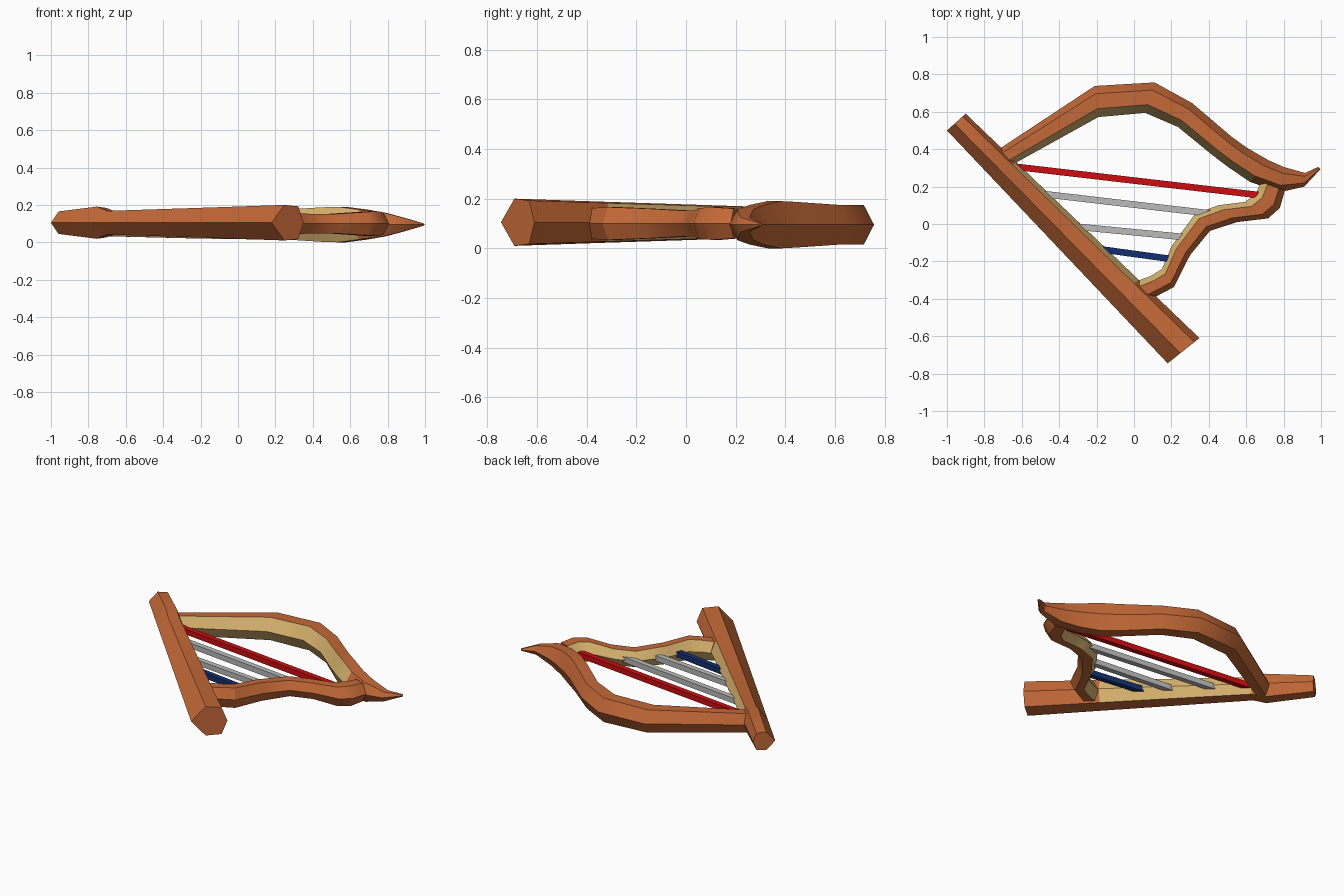
import bpy, bmesh, math
from mathutils import Vector

if "Cube" in bpy.data.objects:
    bpy.data.objects.remove(bpy.data.objects["Cube"])


def material(name, rgb):
    m = bpy.data.materials.new(name)
    m.diffuse_color = (*rgb, 1)
    m.use_nodes = True
    m.node_tree.nodes["Principled BSDF"].inputs["Base Color"].default_value = m.diffuse_color
    return m


WOOD = material("reddish_wood", (0.55, 0.14, 0.038))
PALE = material("pale_wood", (0.70, 0.46, 0.16))
RED = material("red_string", (0.62, 0.004, 0.005))
GREY = material("grey_string", (0.50, 0.50, 0.50))
BLUE = material("blue_string", (0.007, 0.028, 0.16))


def loft(name, stations, section, zc, pale_range):
    """Six-sided beam. Each station is (outer x, outer y, inner x, inner y, half height);
    the section gives (fraction from outer to inner, height factor)."""
    bm = bmesh.new()
    rings = []
    for ox, oy, ix, iy, h in stations:
        o, i = Vector((ox, oy, zc)), Vector((ix, iy, zc))
        rings.append([bm.verts.new(o.lerp(i, s) + Vector((0, 0, k * h))) for s, k in section])
    n = len(section)
    for a in range(len(rings) - 1):
        for k in range(n):
            f = bm.faces.new((rings[a][k], rings[a][(k + 1) % n],
                              rings[a + 1][(k + 1) % n], rings[a + 1][k]))
            # the two inner facets are pale wood
            if k in (2, 3) and a in pale_range:
                f.material_index = 1
    bm.faces.new(rings[0])
    bm.faces.new(rings[-1])
    bmesh.ops.recalc_face_normals(bm, faces=bm.faces)
    me = bpy.data.meshes.new(name)
    bm.to_mesh(me)
    bm.free()
    ob = bpy.data.objects.new(name, me)
    bpy.context.collection.objects.link(ob)
    me.materials.append(WOOD)
    me.materials.append(PALE)
    bpy.ops.object.select_all(action='DESELECT')
    ob.select_set(True)
    bpy.context.view_layer.objects.active = ob
    bpy.ops.object.shade_smooth_by_angle(angle=math.radians(32))
    return ob


HEX = [(0, 0), (.25, 1), (.73, 1), (1, 0), (.73, -1), (.25, -1)]
BOX_HEX = [(0, 0), (.4, 1), (.84, .92), (1, 0), (.84, -.92), (.4, -1)]

# sound box: straight tapered beam with a raised collar near the narrow end
box = []
for t, h in ((0, .06), (.17, .086), (.215, .063), (.74, .084), (1, .095)):
    box.append((-1 + 1.18 * t, .5 - 1.245 * t, -.9 + 1.25 * t, .59 - 1.2 * t, h))
loft("sound_box", box, BOX_HEX, .105, {2})

# arched pillar ending in a pointed tip
loft("arched_pillar", [
    (-.77, .37, -.70, .29, .06),
    (-.70, .415, -.645, .32, .063),
    (-.21, .738, -.19, .572, .075),
    (.11, .757, .06, .594, .079),
    (.31, .647, .235, .519, .080),
    (.524, .465, .417, .37, .092),
    (.60, .41, .51, .30, .095),
    (.717, .342, .62, .225, .080),
    (.80, .305, .78, .17, .062),
    (.914, .273, .91, .20, .030),
    (.985, .305, .997, .293, .006),
], HEX, .095, range(0, 7))

# curved neck
loft("curved_neck", [
    (.08, -.41, .0, -.31, .062),
    (.15, -.37, .09, -.278, .064),
    (.214, -.337, .15, -.24, .066),
    (.30, -.166, .20, -.12, .060),
    (.406, -.037, .326, .053, .052),
    (.55, .01, .45, .10, .052),
    (.717, .03, .594, .118, .062),
    (.78, .086, .65, .16, .066),
    (.807, .18, .68, .225, .060),
], HEX, .10, range(0, 8))

# strings: square bars between sound box and neck
for name, mat, a, b in (
        ("red_string", RED, (-.65, .308), (.69, .152)),
        ("upper_grey_string", GREY, (-.50, .162), (.42, .055)),
        ("lower_grey_string", GREY, (-.30, -.015), (.29, -.072)),
        ("blue_string", BLUE, (-.18, -.135), (.22, -.19))):
    a, b = Vector((*a, .1)), Vector((*b, .1))
    d = b - a
    bpy.ops.mesh.primitive_cube_add(size=1, location=(a + b) / 2,
                                    rotation=(0, 0, math.atan2(d.y, d.x)))
    ob = bpy.context.object
    ob.name = name
    ob.scale = (d.length, .035, .035)
    ob.data.materials.append(mat)
